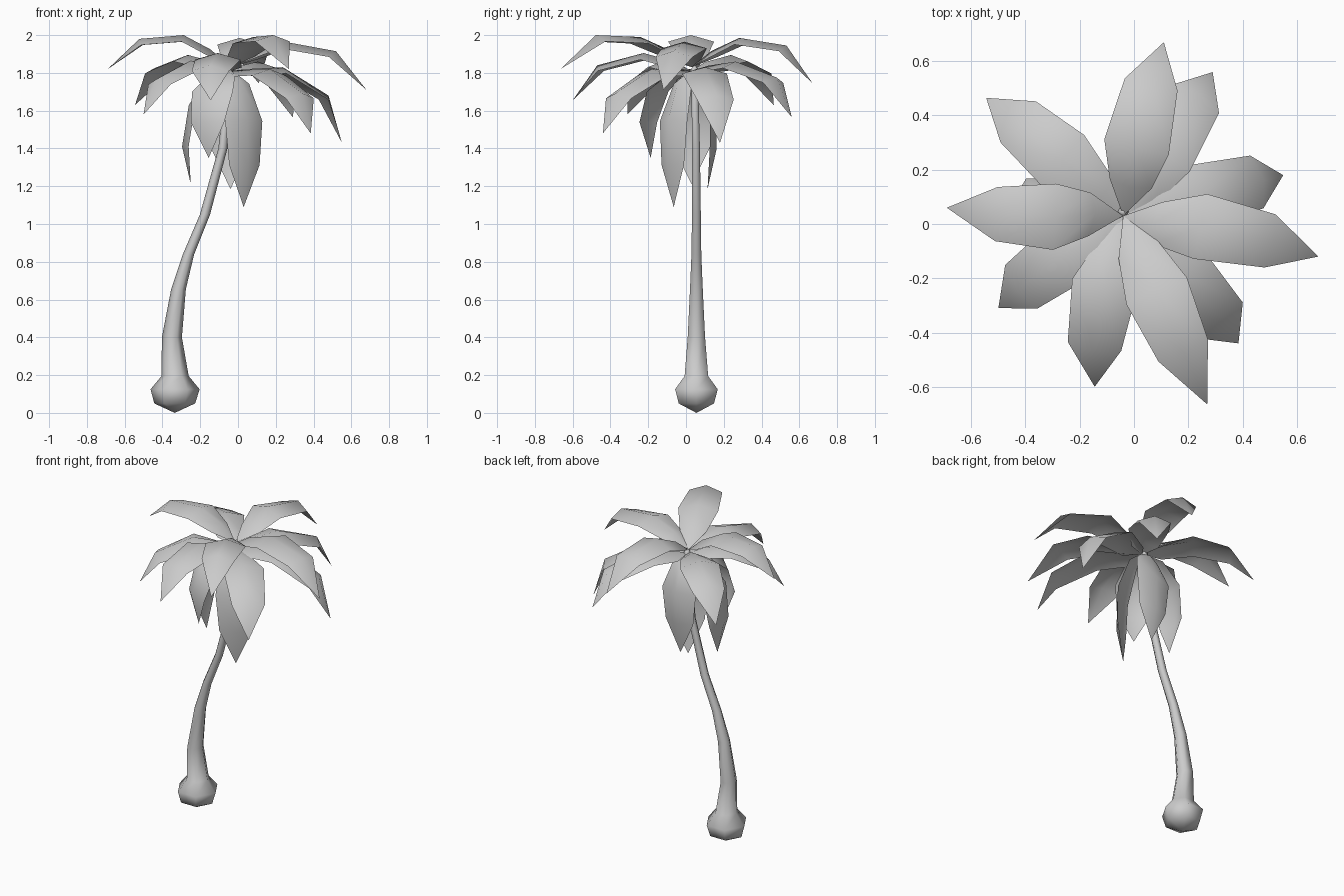
import bpy, bmesh, math
from mathutils import Vector

if "Cube" in bpy.data.objects:
    bpy.data.objects.remove(bpy.data.objects["Cube"])

CROWN = Vector((-0.04, 0.03, 0))


def finish(bm, name):
    bmesh.ops.recalc_face_normals(bm, faces=bm.faces)
    for f in bm.faces:
        f.smooth = True
    me = bpy.data.meshes.new(name)
    bm.to_mesh(me)
    bm.free()
    ob = bpy.data.objects.new(name, me)
    bpy.context.collection.objects.link(ob)
    return ob


# Trunk: six-sided rings (x, y, z, radius) from the root bulb up to the crown
rings = [(-0.335, 0.055, 0.05, 0.108), (-0.333, 0.055, 0.125, 0.13),
         (-0.333, 0.055, 0.195, 0.072), (-0.35, 0.055, 0.40, 0.053),
         (-0.315, 0.055, 0.655, 0.039), (-0.262, 0.055, 0.84, 0.030),
         (-0.175, 0.055, 1.05, 0.027), (-0.08, 0.053, 1.40, 0.024),
         (-0.04, 0.045, 1.82, 0.02)]
bm = bmesh.new()
loops = []
for x, y, z, r in rings:
    loops.append([bm.verts.new((x + r * math.cos(k * math.pi / 3),
                                y + r * math.sin(k * math.pi / 3), z))
                  for k in range(6)])
for a, b in zip(loops, loops[1:]):
    for k in range(6):
        n = (k + 1) % 6
        bm.faces.new((a[k], a[n], b[n], b[k]))
for ring, z, xy in ((loops[0], 0.0, rings[0]), (loops[-1], 1.85, rings[-1])):
    p = bm.verts.new((xy[0], xy[1], z))
    for k in range(6):
        bm.faces.new((ring[k], ring[(k + 1) % 6], p))
finish(bm, "trunk")


# Leaf: creased blade along a drooping midrib, its edges folded down
def leaf(name, tip, base_z, mids, bend=0.0, drop=0.035):
    d = Vector((tip[0], tip[1], 0)) - CROWN
    length = d.length
    d.normalize()
    side = Vector((-d.y, d.x, 0))
    pts = [(0, base_z)] + [(f * length, z) for f, z in mids] + [(length, tip[2])]
    spine = [CROWN + d * r + Vector((0, 0, z)) for r, z in pts]
    bm = bmesh.new()
    base, end = bm.verts.new(spine[0]), bm.verts.new(spine[-1])
    rows = []
    for i, half in enumerate((0.08, 0.122, 0.1), 1):
        along = (spine[i + 1] - spine[i - 1]).normalized()
        up = along.cross(side)
        mid = spine[i] + side * (bend if i > 1 else 0)
        rows.append([bm.verts.new(mid + side * half * s - up * drop * abs(s))
                     for s in (-1, 0, 1)])
    for j in (0, 1):
        bm.faces.new((base, rows[0][j + 1], rows[0][j]))
        for a, b in zip(rows, rows[1:]):
            bm.faces.new((a[j], a[j + 1], b[j + 1], b[j]))
        bm.faces.new((rows[2][j], rows[2][j + 1], end))
    finish(bm, name)


# Spreading leaves: tip, (reach, height) of the two outer midrib points, bend
spread = [((-0.69, 0.06, 1.82), (0.38, 2.00), (0.74, 1.98), 0.015),
          ((0.68, -0.12, 1.71), (0.39, 1.965), (0.77, 1.915), 0.02),
          ((0.11, 0.67, 1.745), (0.39, 1.985), (0.78, 1.945), 0.01),
          ((0.27, -0.665, 1.82), (0.39, 1.99), (0.73, 2.00), 0.0),
          ((-0.545, 0.465, 1.63), (0.46, 1.895), (0.81, 1.825), -0.01),
          ((0.29, 0.56, 1.565), (0.44, 1.86), (0.85, 1.775), 0.0),
          ((0.55, 0.18, 1.43), (0.47, 1.83), (0.88, 1.68), 0.0),
          ((0.385, -0.44, 1.48), (0.47, 1.82), (0.88, 1.69), 0.013),
          ((-0.145, -0.60, 1.655), (0.41, 1.905), (0.80, 1.84), -0.025),
          ((-0.50, -0.31, 1.58), (0.44, 1.865), (0.84, 1.765), -0.013)]
for i, (tip, m1, m2, bend) in enumerate(spread, 1):
    base_z = 1.83 if m1[1] > 1.93 else 1.81
    leaf(f"spreading_leaf_{i}", tip, base_z,
         [(0.16, base_z + (m1[1] - base_z) * 0.55), m1, m2], bend)

# Hanging leaves bow outward and fall back toward the trunk
hanging = [((0.03, -0.065, 1.09), [(0.75, 1.76), (1.3, 1.55), (1.35, 1.31)]),
           ((-0.25, 0.03, 1.21), [(0.55, 1.79), (1.05, 1.63), (1.22, 1.41)]),
           ((-0.04, 0.114, 1.185), [(0.9, 1.77), (1.6, 1.60), (1.55, 1.39)]),
           ((-0.155, -0.187, 1.35), [(0.45, 1.82), (0.95, 1.72), (1.2, 1.54)])]
for i, (tip, mids) in enumerate(hanging, 1):
    leaf(f"hanging_leaf_{i}", tip, 1.82, mids)
